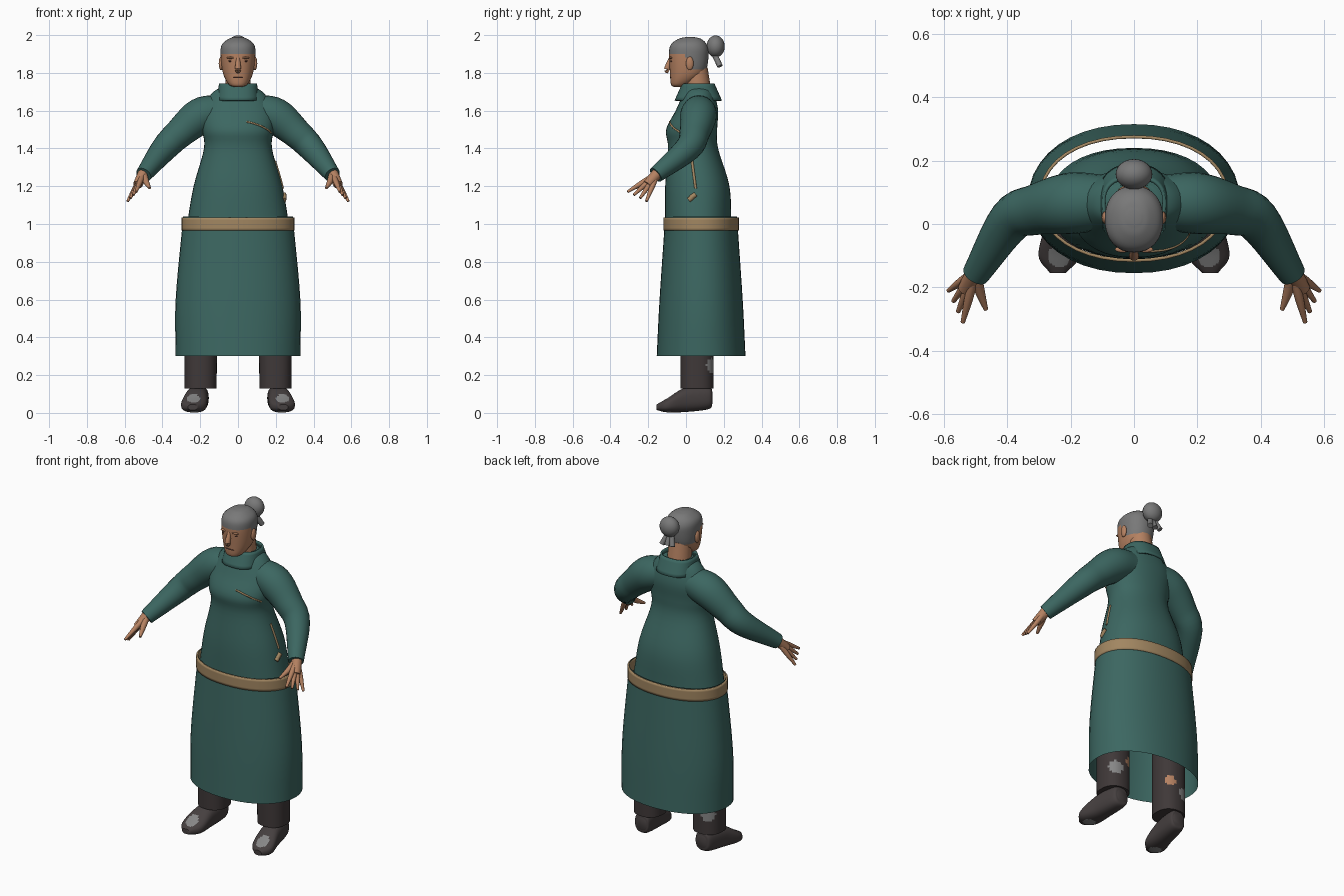
import bpy, bmesh, math
from mathutils import Vector
from mathutils.bvhtree import BVHTree

cube = bpy.data.objects.get("Cube")
if cube:
    bpy.data.objects.remove(cube, do_unlink=True)


def material(name, *rgb):
    mat = bpy.data.materials.new(name)
    mat.use_nodes = True
    mat.diffuse_color = (*rgb, 1)
    shader = mat.node_tree.nodes["Principled BSDF"]
    shader.inputs["Base Color"].default_value = (*rgb, 1)
    shader.inputs["Roughness"].default_value = .8
    return mat


GREEN = material("green cloth", .045, .135, .12)
TAN = material("tan trim", .36, .24, .12)
SKIN = material("skin", .46, .22, .12)
HAIR = material("grey hair", .19, .19, .19)
DARK = material("dark trousers", .05, .04, .04)
SHOE = material("dark shoes", .06, .05, .05)
PATCH = material("pale grey patch", .24, .24, .24)
LINES = material("dark face lines", .1, .04, .03)
UP = Vector((0, 0, 1))
FORWARD = Vector((0, -1, 0))


def smooth_path(sections, steps):
    """Catmull-Rom resampling of (x, y, z, half width, half depth) sections."""
    keys = [Vector(section) for section in sections]
    keys = [2 * keys[0] - keys[1], *keys, 2 * keys[-1] - keys[-2]]
    path = []
    for before, start, end, after in zip(keys, keys[1:], keys[2:], keys[3:]):
        leave, arrive = (end - before) / 2, (after - start) / 2
        for step in range(steps):
            t = step / steps
            ease = t * t * (3 - 2 * t)
            path.append(start.lerp(end, ease) + leave * t * (1 - t) ** 2
                        - arrive * t * t * (1 - t))
    return path + [keys[-2]]


def finish(name, bm, materials, rule=None, mirror=False):
    """Turn a bmesh into a smooth object, optionally mirrored to the other side."""
    bmesh.ops.recalc_face_normals(bm, faces=bm.faces)
    if rule:
        for face in bm.faces:
            face.material_index = rule(face.calc_center_median(), face.normal)
    mesh = bpy.data.meshes.new(name)
    bm.to_mesh(mesh)
    bm.free()
    for mat in materials:
        mesh.materials.append(mat)
    obj = bpy.data.objects.new(name, mesh)
    bpy.context.collection.objects.link(obj)
    bpy.ops.object.select_all(action='DESELECT')
    obj.select_set(True)
    bpy.context.view_layer.objects.active = obj
    bpy.ops.object.shade_smooth_by_angle(angle=math.radians(50))
    if mirror:
        obj.modifiers.new("other side", 'MIRROR').use_mirror_merge = False
    return obj


def loft(name, sections, *materials, axis=None, sides=40, steps=5, power=2, cap=True,
         rule=None, mirror=False):
    """Skin superellipse rings along a path; a fixed axis keeps the rings parallel."""
    bm = bmesh.new()
    path = smooth_path(sections, steps)
    centres = [Vector(section[:3]) for section in path]
    rings = []
    for i, section in enumerate(path):
        ahead, behind = centres[min(i + 1, len(path) - 1)], centres[max(i - 1, 0)]
        direction = axis or (ahead - behind).normalized()
        across = direction.orthogonal() if axis is None else Vector((1, 0, 0))
        if axis is None and abs(direction.z) < .99:
            across = direction.cross(UP)
        across.normalize()
        deep = direction.cross(across)
        ring = []
        for side in range(sides):
            angle = math.tau * side / sides
            u, v = (math.copysign(abs(w) ** (2 / power), w)
                    for w in (math.cos(angle), math.sin(angle)))
            ring.append(bm.verts.new(centres[i] + across * u * section[3] + deep * v * section[4]))
        rings.append(ring)
    for low, high in zip(rings, rings[1:]):
        for side in range(sides):
            bm.faces.new((low[side - 1], low[side], high[side], high[side - 1]))
    if cap:
        bm.faces.new(rings[0])
        bm.faces.new(rings[-1])
    return finish(name, bm, materials, rule, mirror)


def tube(name, points, mat, sides=16, mirror=False):
    """Round tube through (x, y, z, radius) points."""
    return loft(name, [(*p, p[-1]) for p in points], mat, sides=sides, mirror=mirror)


def ball(name, centre, size, mat, mirror=False):
    bm = bmesh.new()
    bmesh.ops.create_uvsphere(bm, u_segments=24, v_segments=16, radius=1)
    bmesh.ops.scale(bm, vec=size, verts=bm.verts)
    bmesh.ops.translate(bm, vec=centre, verts=bm.verts)
    finish(name, bm, [mat], mirror=mirror)


def upright(*rows):
    """Sections from rows of height, half width, front y and back y."""
    return [(0, (front + back) / 2, z, width, (back - front) / 2)
            for z, width, front, back in rows]


def thicken(obj):
    obj.modifiers.new("thickness", 'SOLIDIFY').thickness = .01


# Skirt and belt
loft("skirt", upright((.3, .33, -.155, .315), (.6, .33, -.14, .3), (1.04, .29, -.11, .27)),
     GREEN, axis=UP, power=2.15, cap=False)
thicken(loft("belt", upright((.965, .3, -.12, .28), (1.035, .3, -.12, .28)),
             TAN, axis=UP, power=2.15, cap=False))

# Tunic body
tunic = loft("tunic_body", upright((1, .27, -.11, .24), (1.2, .235, -.11, .23),
             (1.4, .18, -.095, .17), (1.5, .19, -.105, .165), (1.6, .19, -.055, .17),
             (1.69, .14, -.015, .15), (1.73, .08, 0, .13)), GREEN, axis=UP, power=2.2)

# Collar flap
thicken(loft("collar", upright((1.655, .115, -.06, .19), (1.745, .1, -.02, .15)),
             GREEN, axis=UP, power=2.5, cap=False))

# Cords laid on the tunic
surface = BVHTree.FromPolygons([vert.co for vert in tunic.data.vertices],
                               [poly.vertices[:] for poly in tunic.data.polygons])


def cord(name, start, end, radius):
    """Straight cord between two points, pulled onto the tunic."""
    line = [Vector(start).lerp(Vector(end), i / 6) for i in range(7)]
    tube(name, [(*surface.find_nearest(point)[0], radius) for point in line], TAN, sides=8)


cord("chest_cord", (.05, -.12, 1.56), (.2, -.04, 1.48), .005)
cord("side_cord", (.22, .03, 1.34), (.25, .05, 1.19), .007)
cord("cord_tassel", (.26, .05, 1.16), (.26, .01, 1.13), .014)


# Head, with hair above a hairline that drops behind the ears
def hairline(centre, normal):
    drop = min(max(centre.y * 2, 0), .08)
    return int(centre.z > 1.9 - drop)


tube("neck", [(0, .07, 1.66, .07), (0, .05, 1.82, .065)], SKIN)
loft("head", upright((1.725, .02, -.065, -.02), (1.74, .05, -.08, .02), (1.8, .08, -.085, .1),
     (1.9, .092, -.09, .12), (1.95, .085, -.08, .11), (1.98, .05, -.04, .08), (1.99, .02, 0, .04)),
     SKIN, HAIR, axis=UP, power=2.2, rule=hairline)
tube("nose", [(0, -.08, 1.88, .01), (0, -.1, 1.82, .016), (0, -.09, 1.81, .012)], SKIN)
ball("mouth", (0, -.08, 1.775), (.028, .006, .004), LINES)
ball("ears", (.09, .02, 1.85), (.012, .02, .036), SKIN, mirror=True)
ball("eyes", (.036, -.077, 1.862), (.015, .006, .005), LINES, mirror=True)
ball("brows", (.036, -.08, 1.88), (.024, .01, .006), SKIN, mirror=True)

# Hair bun with loose ends
ball("hair_bun", (0, .157, 1.94), (.058, .048, .058), HAIR)
for i in (-1, 0, 1):
    tube("bun_wisp", [(.01 * i, .15, 1.9, .015), (.035 * i, .18, 1.835, .015)], HAIR)

# Sleeves
tube("sleeves", [(.09, .07, 1.6, .085), (.2, .065, 1.57, .097), (.31, .045, 1.48, .08),
     (.39, .01, 1.4, .07), (.5, -.16, 1.26, .043)], GREEN, sides=24, mirror=True)

# Hands: fingers fan out from the wrist between the first and last tips
wrist = Vector((.5, -.15, 1.27))
first_tip, last_tip = Vector((.54, -.31, 1.17)), Vector((.585, -.21, 1.12))
middle = wrist.lerp((first_tip + last_tip) / 2, .5)
tube("palms", [(*wrist, .03), (*middle, .025)], SKIN, mirror=True)
for i in range(4):
    tip = first_tip.lerp(last_tip, i / 3)
    knuckle = wrist.lerp(tip, .5)
    tube("fingers", [(*wrist, .014), (*knuckle, .014), (*tip, .007)], SKIN, mirror=True)
tube("thumbs", [(*wrist, .018), (.487, -.21, 1.225, .016), (.467, -.27, 1.19, .007)],
     SKIN, mirror=True)


# Trouser legs with a worn patch and a bare spot behind
def trouser_wear(centre, normal):
    if (centre - Vector((.24, .13, .25))).length < .04:
        return 1
    return 2 if (centre - Vector((.15, .13, .31))).length < .03 else 0


loft("trouser_legs", [(.198, .058, .13, .085, .088), (.198, .058, .6, .088, .088)],
     DARK, PATCH, SKIN, axis=UP, steps=40, power=2.3, rule=trouser_wear, mirror=True)


# Shoes with worn toes and soles
def shoe_wear(centre, normal):
    near = math.hypot(centre.x - .235, centre.y + .1) < .036
    return int(near and abs(normal.z) > .7)


loft("shoes", [(.2, .14, .08, .03, .03), (.205, .12, .08, .05, .06), (.22, 0, .07, .06, .065),
     (.235, -.1, .04, .066, .037), (.24, -.155, .03, .025, .015)], SHOE, PATCH,
     axis=FORWARD, steps=8, power=2.5, rule=shoe_wear, mirror=True)
